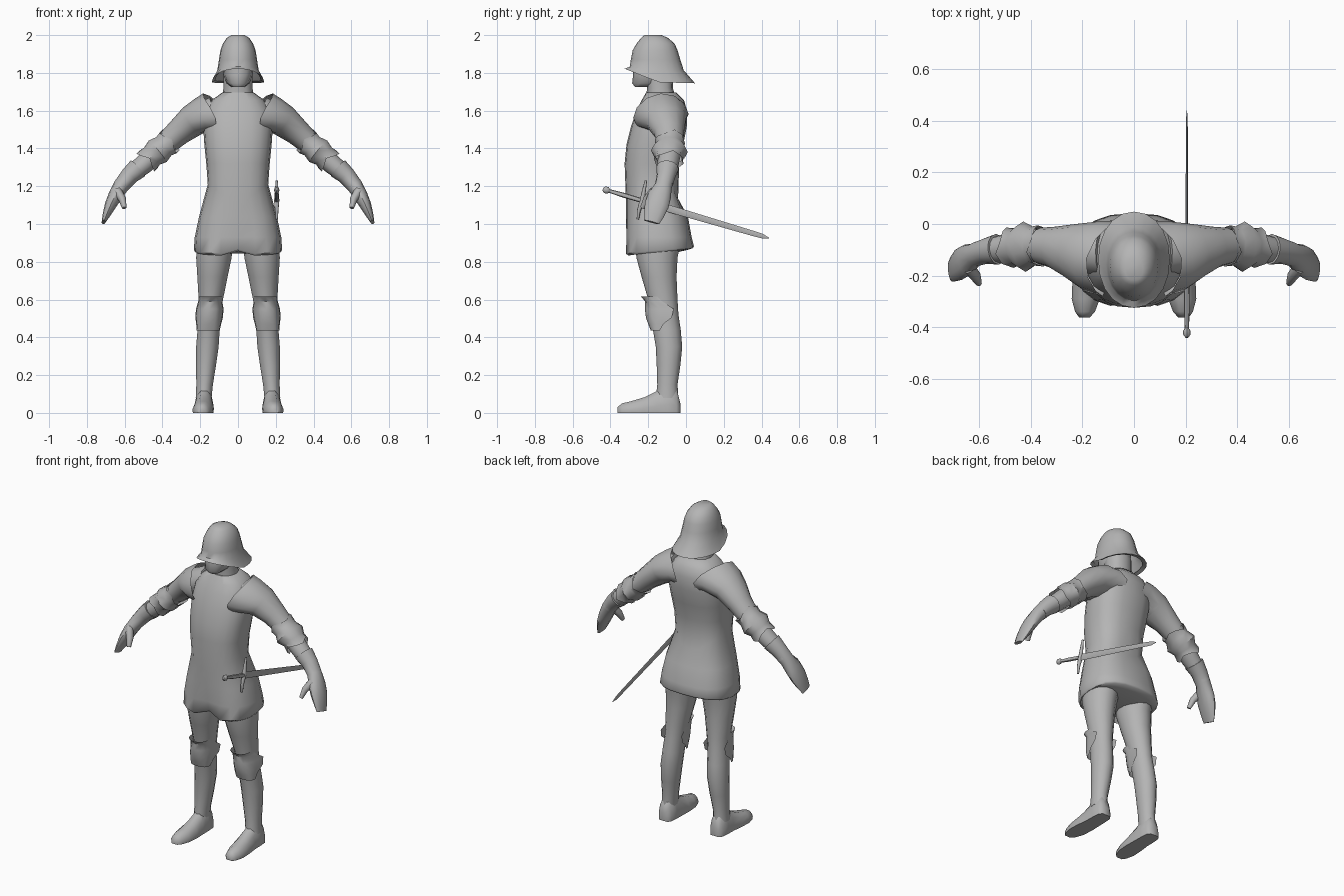
import bpy, bmesh, math
from mathutils import Vector

steel = bpy.data.materials.new("grey_steel")
steel.diffuse_color = (0.46, 0.46, 0.46, 1)


def finish(name, bm, angle=50, mirror=False):
    bmesh.ops.recalc_face_normals(bm, faces=bm.faces)
    me = bpy.data.meshes.new(name)
    bm.to_mesh(me)
    bm.free()
    me.materials.append(steel)
    ob = bpy.data.objects.new(name, me)
    bpy.context.collection.objects.link(ob)
    bpy.ops.object.select_all(action='DESELECT')
    ob.select_set(True)
    bpy.context.view_layer.objects.active = ob
    bpy.ops.object.shade_smooth_by_angle(angle=math.radians(angle))
    if mirror:
        ob.modifiers.new("mirror", 'MIRROR').use_mirror_merge = False
    return ob


def skin(name, rings, closed=True, caps=(True, True), **kw):
    """Bridge equal-length rings of points into a surface."""
    bm = bmesh.new()
    vs = [[bm.verts.new(p) for p in r] for r in rings]
    n = len(vs[0])
    for a, b in zip(vs, vs[1:]):
        for i in range(n if closed else n - 1):
            j = (i + 1) % n
            bm.faces.new((a[i], a[j], b[j], b[i]))
    if caps[0]:
        bm.faces.new(vs[0])
    if caps[1]:
        bm.faces.new(vs[-1])
    return finish(name, bm, **kw)


def tube(name, path, n=12, shape=None, **kw):
    """Limb through (x, y, z, radius along y, radius across)."""
    pts = [Vector(p[:3]) for p in path]
    rings = []
    for k, p in enumerate(path):
        t = (pts[min(k + 1, len(pts) - 1)] - pts[max(k - 1, 0)]).normalized()
        side = Vector((0, 1, 0))
        side = (side - t * side.dot(t)).normalized()
        across = side.cross(t)
        ring = []
        for i in range(n):
            a = 2 * math.pi * i / n
            v = pts[k] + side * math.cos(a) * p[3] + across * math.sin(a) * p[4]
            if shape:
                v = shape(k, a, v)
            ring.append(v)
        rings.append(ring)
    return skin(name, rings, **kw)


def spow(v, e):
    return math.copysign(abs(v) ** e, v)


def stack(name, levels, n=20, power=0.85, shape=None, x0=0, **kw):
    """Upright body from levels of (z, half width, front y, back y)."""
    rings = []
    for k, (z, w, f, b) in enumerate(levels):
        ring = []
        for i in range(n):
            a = 2 * math.pi * i / n
            c = math.cos(a)          # 1 at the front, -1 at the back
            v = Vector((x0 + w * spow(math.sin(a), power),
                        (f + b) / 2 + (f - b) / 2 * spow(c, power), z))
            ring.append(shape(k, c, v) if shape else v)
        rings.append(ring)
    return skin(name, rings, **kw)


# torso armour with a waist line dipping front and back, and a notched hem
def torso_shape(k, c, v):
    if k == 6:
        v.z -= 0.08 * c ** 4
    if k in (2, 3):
        v.z -= 0.02 * c
        if c > 0.99:
            v += Vector((0, 0.035, 0.025))
    if k == 4 and c > 0.99:
        v.y += 0.02
    return v


stack("torso_armour", [
    (0.845, 0.13, -0.22, -0.07), (0.862, 0.20, -0.285, 0.005),
    (0.852, 0.226, -0.312, 0.036),
    (0.862, 0.234, -0.325, 0.042), (0.93, 0.229, -0.322, 0.03),
    (1.04, 0.206, -0.318, 0.01), (1.21, 0.16, -0.318, -0.042),
    (1.32, 0.168, -0.325, -0.036), (1.42, 0.178, -0.315, -0.015),
    (1.52, 0.185, -0.29, 0.005), (1.60, 0.175, -0.262, 0.005),
    (1.655, 0.14, -0.235, -0.01), (1.695, 0.085, -0.212, -0.05),
], power=0.8, shape=torso_shape)

# neck and head
stack("neck", [(1.66, 0.085, -0.21, -0.05), (1.72, 0.077, -0.207, -0.07),
               (1.80, 0.077, -0.22, -0.07)], n=12)
stack("head", [(1.725, 0.035, -0.27, -0.17), (1.745, 0.06, -0.285, -0.10),
               (1.79, 0.078, -0.28, -0.07), (1.86, 0.085, -0.28, -0.07)], n=12)


# helmet: high dome, brim sweeping down to the neck
def helmet_shape(k, c, v):
    if k < 3:
        v.z += (0.072 * max(c, 0) - 0.005 * max(-c, 0)) * (1, 1, 0.25)[k]
    return v


stack("helmet", [
    (1.76, 0.12, -0.30, 0.015), (1.75, 0.139, -0.325, 0.048),
    (1.815, 0.109, -0.298, -0.012), (1.87, 0.101, -0.292, -0.03),
    (1.92, 0.093, -0.282, -0.045), (1.955, 0.08, -0.262, -0.06),
    (1.985, 0.06, -0.238, -0.095), (2.0, 0.035, -0.22, -0.13),
], power=0.95, shape=helmet_shape, caps=(False, True))

# arms and tapered hands
tube("arm", [
    (0.12, -0.10, 1.59, 0.10, 0.085), (0.23, -0.095, 1.55, 0.088, 0.08),
    (0.32, -0.085, 1.48, 0.07, 0.062), (0.42, -0.085, 1.39, 0.062, 0.056),
    (0.50, -0.095, 1.315, 0.056, 0.052), (0.575, -0.105, 1.255, 0.046, 0.045),
    (0.61, -0.11, 1.21, 0.042, 0.04)], mirror=True)
tube("gauntlet", [
    (0.53, -0.098, 1.295, 0.06, 0.056), (0.575, -0.105, 1.255, 0.05, 0.048),
    (0.62, -0.12, 1.20, 0.046, 0.042), (0.65, -0.14, 1.15, 0.062, 0.037),
    (0.675, -0.155, 1.10, 0.064, 0.031), (0.696, -0.17, 1.05, 0.054, 0.021),
    (0.712, -0.182, 1.01, 0.042, 0.01)], mirror=True)
tube("thumb", [
    (0.64, -0.17, 1.175, 0.025, 0.025), (0.612, -0.206, 1.13, 0.022, 0.02),
    (0.602, -0.23, 1.085, 0.013, 0.012)], n=8, mirror=True)


# shoulder plates wrapping onto chest and back
def pauldron_shape(k, a, v):
    if k < 2:
        v.x -= (0.06, 0.03)[k] * math.cos(a) ** 2
        v.z -= (0.02, 0.01)[k] * math.cos(a) ** 2
    return v


tube("shoulder_plate", [
    (0.15, -0.133, 1.592, 0.15, 0.105), (0.185, -0.125, 1.58, 0.142, 0.094),
    (0.24, -0.105, 1.547, 0.108, 0.086), (0.315, -0.09, 1.485, 0.08, 0.07),
    (0.365, -0.085, 1.44, 0.071, 0.063)],
    shape=pauldron_shape, caps=(False, False), mirror=True)


# elbow guards: flared rims around a ridged cup
def elbow_shape(k, a, v):
    if k in (0, 4):
        d = 0.016 * math.cos(3 * a)
        v += Vector((0.7, 0, -0.7)) * d
    return v


tube("elbow_guard", [
    (0.362, -0.085, 1.437, 0.08, 0.074), (0.392, -0.085, 1.412, 0.076, 0.066),
    (0.425, -0.088, 1.385, 0.098, 0.077), (0.455, -0.09, 1.36, 0.074, 0.064),
    (0.482, -0.092, 1.333, 0.078, 0.07)], n=10,
    shape=elbow_shape, caps=(False, False), angle=40, mirror=True)

# legs
stack("leg", [
    (0.90, 0.098, -0.27, -0.03), (0.82, 0.096, -0.262, -0.045),
    (0.72, 0.082, -0.235, -0.05), (0.60, 0.066, -0.20, -0.045),
    (0.52, 0.06, -0.19, -0.04), (0.44, 0.06, -0.175, -0.028),
    (0.35, 0.061, -0.16, -0.02), (0.25, 0.054, -0.155, -0.03),
    (0.15, 0.045, -0.152, -0.045), (0.08, 0.043, -0.16, -0.04)],
    n=14, power=1,
    shape=lambda k, c, v: v + Vector((0.122 + (0.9 - v.z) * 0.073, 0, 0)),
    mirror=True)

# pointed shoes: cross-sections from heel to toe (y, x, half width, height)
shoe = []
for y, x, w, h in [(-0.03, 0.18, 0.028, 0.05), (-0.05, 0.18, 0.043, 0.13),
                   (-0.10, 0.18, 0.047, 0.15), (-0.155, 0.18, 0.048, 0.115),
                   (-0.22, 0.183, 0.053, 0.083), (-0.29, 0.187, 0.052, 0.062),
                   (-0.34, 0.19, 0.037, 0.05), (-0.362, 0.192, 0.02, 0.03)]:
    shoe.append([(x + w * u, y, h * t) for u, t in
                 [(-1, 0), (1, 0), (1.05, 0.3), (0.8, 0.7), (0.35, 1),
                  (-0.35, 1), (-0.8, 0.7), (-1.05, 0.3)]])
skin("shoe", shoe, angle=55, mirror=True)

# knee guards: half shells with side wings (z, half width, front y, side y)
knee = []
for z, w, f, s in [(0.615, 0.062, -0.238, -0.15), (0.59, 0.064, -0.216, -0.125),
                   (0.55, 0.073, -0.218, -0.065), (0.505, 0.073, -0.212, -0.075),
                   (0.47, 0.066, -0.20, -0.12), (0.435, 0.061, -0.186, -0.14)]:
    cx = 0.122 + (0.9 - z) * 0.073 + 0.002
    knee.append([(cx + w * spow(math.sin(a), 0.8), s + (f - s) * spow(math.cos(a), 0.75), z)
                 for a in [math.pi * (i / 8 - 0.5) for i in range(9)]])
skin("knee_guard", knee, closed=False, caps=(False, False), angle=35, mirror=True)

# sword hanging at the hip: all parts lie along one slanted line
pommel, tip = Vector((0.205, -0.44, 1.185)), Vector((0.205, 0.44, 0.925))


def sword_part(name, profile, n):
    """profile: (fraction along sword, half height, half thickness)"""
    d = (tip - pommel).normalized()
    up = Vector((1, 0, 0)).cross(d)
    rings = []
    for t, h, w in profile:
        c = pommel.lerp(tip, t)
        rings.append([c + up * math.cos(2 * math.pi * i / n) * h
                      + Vector((w * math.sin(2 * math.pi * i / n), 0, 0)) for i in range(n)])
    return skin(name, rings, angle=40)


sword_part("sword_pommel", [(0, 0.008, 0.006), (0.012, 0.018, 0.014),
                            (0.03, 0.018, 0.014), (0.042, 0.008, 0.007)], 8)
sword_part("sword_grip", [(0.03, 0.009, 0.008), (0.12, 0.013, 0.011), (0.24, 0.012, 0.01)], 8)
sword_part("sword_blade", [(0.23, 0.021, 0.005), (0.9, 0.014, 0.004), (0.96, 0.012, 0.003),
                           (1.0, 0.002, 0.001)], 4)
tube("sword_crossguard", [
    (0.205, -0.212, 1.23, 0.006, 0.006), (0.205, -0.222, 1.18, 0.01, 0.009),
    (0.205, -0.232, 1.125, 0.013, 0.014), (0.205, -0.25, 1.07, 0.01, 0.009),
    (0.205, -0.255, 1.025, 0.006, 0.006)], n=8)
